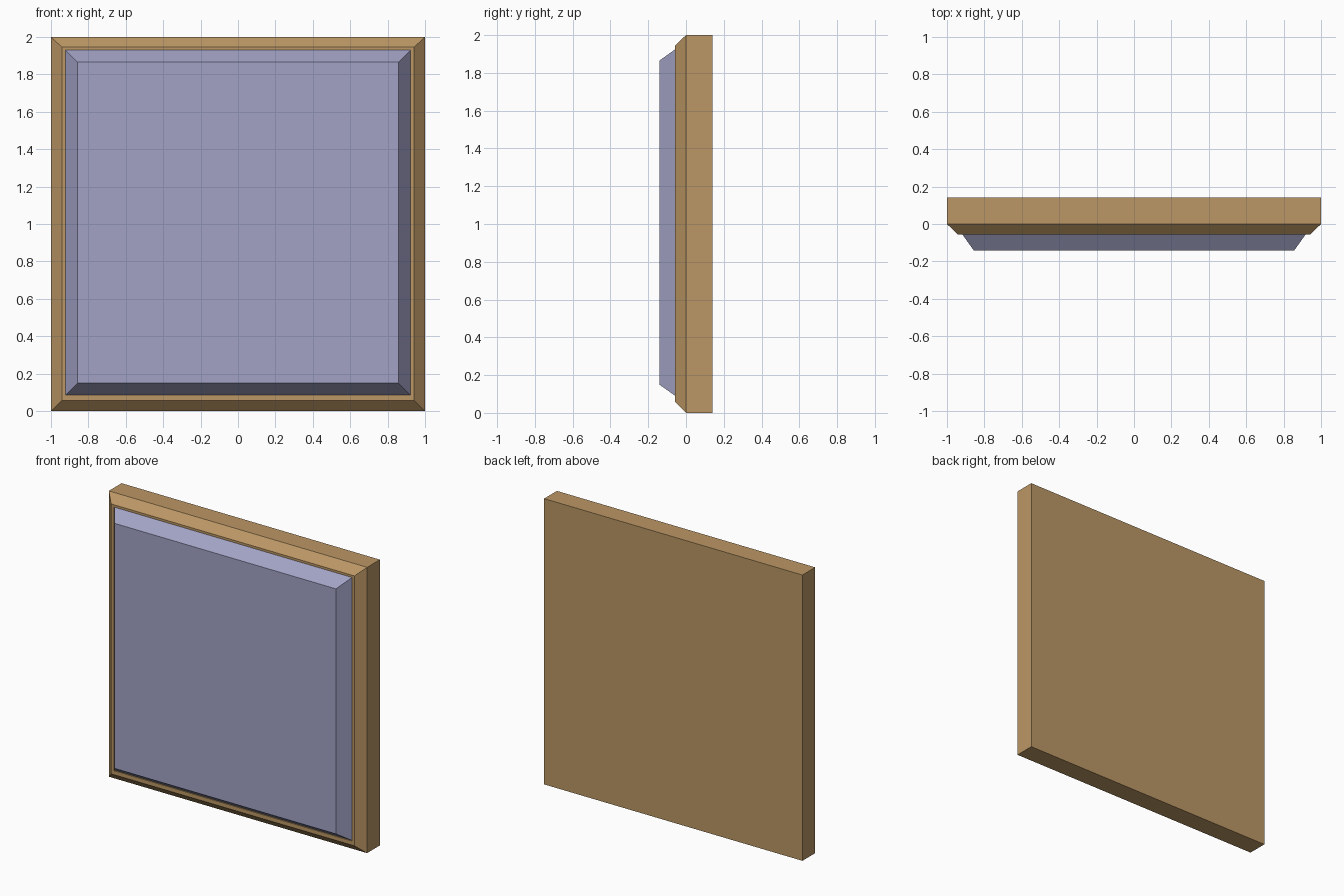
import bpy, bmesh

if "Cube" in bpy.data.objects:
    bpy.data.objects.remove(bpy.data.objects["Cube"])


def material(name, color):
    m = bpy.data.materials.new(name)
    m.diffuse_color = color
    m.use_nodes = True
    m.node_tree.nodes["Principled BSDF"].inputs["Base Color"].default_value = m.diffuse_color
    return m


def stepped_block(name, rings, mat):
    """Loft rectangles (y, half width, z low, z high) from back to front, capped at both ends."""
    bm = bmesh.new()
    loops = []
    for y, w, z0, z1 in rings:
        loops.append([bm.verts.new((x, y, z))
                      for x, z in ((-w, z0), (w, z0), (w, z1), (-w, z1))])
    for a, b in zip(loops, loops[1:]):
        for i in range(4):
            j = (i + 1) % 4
            bm.faces.new((a[i], a[j], b[j], b[i]))
    bm.faces.new(loops[0])
    bm.faces.new(loops[-1])
    bmesh.ops.recalc_face_normals(bm, faces=bm.faces)
    me = bpy.data.meshes.new(name)
    bm.to_mesh(me)
    bm.free()
    me.materials.append(mat)
    ob = bpy.data.objects.new(name, me)
    bpy.context.collection.objects.link(ob)
    return ob


wood = material("wood", (0.50, 0.31, 0.13, 1))
fabric = material("blue_grey", (0.36, 0.36, 0.56, 1))

# Backing frame: square slab, chamfered front, thin rim and shallow recess
stepped_block("frame", [
    (0.141, 1.0, 0.0, 2.0),
    (0.0, 1.0, 0.0, 2.0),
    (-0.057, 0.942, 0.057, 1.946),
    (-0.057, 0.922, 0.085, 1.93),
    (-0.050, 0.922, 0.085, 1.93),
], wood)

# Raised panel: sits in the recess and tapers toward the front
stepped_block("raised_panel", [
    (-0.045, 0.921, 0.086, 1.929),
    (-0.051, 0.921, 0.086, 1.929),
    (-0.141, 0.857, 0.150, 1.865),
], fabric)
